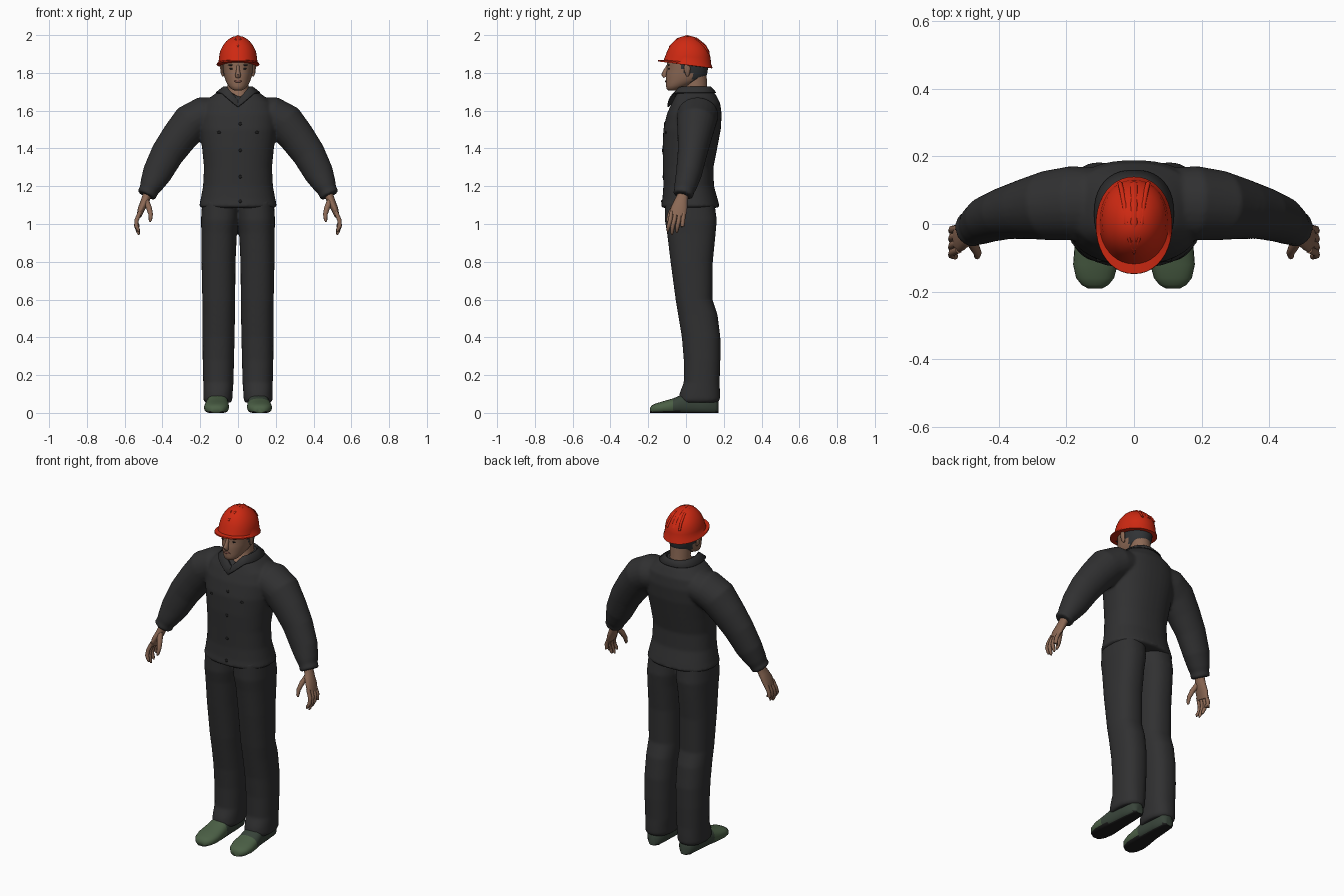
import bpy, bmesh, math
from mathutils import Vector
from mathutils.bvhtree import BVHTree


def material(name, r, g, b):
    m = bpy.data.materials.new(name)
    m.diffuse_color = (r, g, b, 1)
    return m


CLOTH = material("dark cloth", 0.03, 0.03, 0.031)
SKIN = material("skin", 0.26, 0.14, 0.09)
RED = material("helmet red", 0.62, 0.022, 0.006)
HAIR = material("dark hair", 0.03, 0.033, 0.036)
GREEN = material("toe green", 0.07, 0.115, 0.06)
DGREEN = material("shoe dark green", 0.04, 0.058, 0.042)
BLACK = material("button black", 0.012, 0.012, 0.012)
LIP = material("lip brown", 0.2, 0.08, 0.06)


def bridge(bm, rings, caps=True):
    """Join closed rings of points into a tube."""
    vs = [[bm.verts.new(p) for p in r] for r in rings]
    n = len(vs[0])
    for a, b in zip(vs, vs[1:]):
        for i in range(n):
            bm.faces.new((a[i], a[(i + 1) % n], b[(i + 1) % n], b[i]))
    if caps:
        bm.faces.new(vs[0])
        bm.faces.new(vs[-1])


def oval(n, e):
    out = []
    for i in range(n):
        t = 2 * math.pi * i / n
        c, s = math.cos(t), math.sin(t)
        out.append((math.copysign(abs(c) ** (2 / e), c), math.copysign(abs(s) ** (2 / e), s)))
    return out


def loft(bm, rows, n=32, e=2.3, side=1, dz=lambda c, s: 0, caps=True):
    """Level rings: (z, centre x, half width, front y, back y, amount of dz)."""
    rings = []
    for z, cx, rx, yf, yb, *k in rows:
        k = k[0] if k else 0
        rings.append([(side * (cx + rx * c), (yf + yb) / 2 + (yb - yf) / 2 * s, z + k * dz(c, s))
                      for c, s in oval(n, e)])
    bridge(bm, rings, caps)


def sweep(bm, pts, n=12, e=2, side=1, ref=(0, 1, 0)):
    """Rings across a path: (x, y, z, half size, half size along ref)."""
    rings, P = [], [Vector(p[:3]) for p in pts]
    for i, p in enumerate(pts):
        t = (P[min(i + 1, len(P) - 1)] - P[max(i - 1, 0)]).normalized()
        v = Vector(ref)
        v = (v - t * v.dot(t)).normalized()
        u = t.cross(v)
        ring = [P[i] + u * p[3] * c + v * p[4] * s for c, s in oval(n, e)]
        rings.append([(side * q.x, q.y, q.z) for q in ring])
    bridge(bm, rings)


def finish(name, bm, mats, rule=None, voxel=0, thick=0):
    bmesh.ops.recalc_face_normals(bm, faces=bm.faces)
    me = bpy.data.meshes.new(name)
    bm.to_mesh(me)
    bm.free()
    ob = bpy.data.objects.new(name, me)
    bpy.context.collection.objects.link(ob)
    if voxel:  # fuse overlapping tubes into one smooth skin
        r = ob.modifiers.new("fuse", 'REMESH')
        r.mode, r.voxel_size = 'VOXEL', voxel
        s = ob.modifiers.new("relax", 'SMOOTH')
        s.factor, s.iterations = 0.5, 5
        dg = bpy.context.evaluated_depsgraph_get()
        ob.data = bpy.data.meshes.new_from_object(ob.evaluated_get(dg))
        ob.modifiers.clear()
    if thick:
        ob.modifiers.new("thickness", 'SOLIDIFY').thickness = thick
    ob.data.materials.clear()
    for m in mats:
        ob.data.materials.append(m)
    for p in ob.data.polygons:
        p.material_index = rule(p.center) if rule else 0
    return ob


def dots(name, target, spots, mat):
    """Flattened beads on the front of target: (x, z, rx, ry, rz)."""
    tree = BVHTree.FromPolygons([v.co for v in target.data.vertices],
                                [p.vertices[:] for p in target.data.polygons])
    bm = bmesh.new()
    for x, z, rx, ry, rz in spots:
        hit = tree.ray_cast(Vector((x, -1, z)), Vector((0, 1, 0)))[0]
        if hit is None:
            continue
        new = bmesh.ops.create_uvsphere(bm, u_segments=10, v_segments=6, radius=1)["verts"]
        for v in new:
            v.co = hit + Vector((v.co.x * rx, v.co.y * ry, v.co.z * rz))
    return finish(name, bm, [mat])


# Trousers
bm = bmesh.new()
for s in (1, -1):
    loft(bm, [(.055, .107, .068, -.03, .168), (.07, .107, .077, -.04, .18), (.11, .106, .078, -.032, .18),
              (.16, .104, .08, -.012, .178), (.28, .104, .083, -.012, .182), (.4, .103, .085, -.022, .182),
              (.52, .102, .086, -.042, .167), (.6, .102, .087, -.055, .14), (.8, .103, .09, -.082, .142),
              (.95, .1, .094, -.1, .157), (1.02, .096, .1, -.112, .163), (1.12, .09, .1, -.11, .15)], side=s)
finish("trousers", bm, [CLOTH], voxel=.008)


# Jacket: torso with a V neck, fused with both sleeves
def vee(c, s):
    return -max(0, 1 - 1.3 * abs(c)) if s < 0 else 0


bm = bmesh.new()
loft(bm, [(1.085, 0, .19, -.12, .165), (1.095, 0, .206, -.132, .177), (1.13, 0, .198, -.125, .168),
          (1.2, 0, .185, -.12, .148), (1.3, 0, .18, -.122, .145), (1.4, 0, .19, -.124, .165),
          (1.5, 0, .205, -.12, .184), (1.58, 0, .21, -.102, .189), (1.64, 0, .185, -.082, .181, .015),
          (1.685, 0, .128, -.07, .158, .045), (1.715, 0, .082, -.055, .133, .065)], n=40, dz=vee)
for s in (1, -1):
    sweep(bm, [(.1, .065, 1.585, .085, .1), (.18, .062, 1.575, .1, .11), (.25, .055, 1.535, .104, .104),
               (.315, .045, 1.455, .095, .09), (.375, .033, 1.37, .088, .078), (.43, .015, 1.265, .078, .069),
               (.462, -.003, 1.2, .06, .06), (.474, -.01, 1.175, .05, .053), (.482, -.014, 1.158, .053, .055),
               (.486, -.016, 1.15, .047, .05)], n=24, side=s)
jacket = finish("jacket", bm, [CLOTH], voxel=.008)

# Fold-down collar
bm = bmesh.new()
loft(bm, [(1.712, 0, .07, -.045, .122, .06), (1.727, 0, .079, -.062, .133, .07),
          (1.697, 0, .118, -.098, .16, .075)], n=40, dz=vee, caps=False)
finish("collar", bm, [CLOTH], thick=.006)

# Buttons and placket edge
dots("jacket_buttons", jacket, [(.012, z, .009, .005, .009) for z in (1.53, 1.39, 1.25, 1.12)]
     + [(x, 1.485, .012, .005, .007) for x in (-.1, .1)], BLACK)

# Hands with four fingers and a thumb
for s, word in ((1, "left"), (-1, "right")):
    bm = bmesh.new()
    sweep(bm, [(.472, -.012, 1.2, .024, .03), (.482, -.018, 1.15, .023, .029), (.495, -.028, 1.115, .022, .037),
               (.512, -.037, 1.08, .019, .044), (.524, -.044, 1.042, .013, .042)], n=16, side=s)
    for y, tip, lean in ((-.076, .958, .02), (-.054, .943, .02), (-.032, .953, .016), (-.012, .983, .01)):
        sweep(bm, [(.518, y, 1.065, .011, .011), (.537, y - lean * .4, 1.02, .0115, .0115),
                   (.539, y - lean * .8, .99, .011, .011), (.528, y - lean, tip + .012, .009, .009),
                   (.524, y - lean, tip, .004, .004)], n=8, side=s)
    sweep(bm, [(.49, -.035, 1.13, .016, .018), (.471, -.068, 1.085, .015, .015), (.462, -.086, 1.05, .012, .012),
               (.464, -.096, 1.022, .009, .009), (.466, -.098, 1.012, .004, .004)], n=8, side=s)
    finish(word + "_hand", bm, [SKIN])

# Shoes: D-shaped sections from heel to toe
for s, word in ((1, "left"), (-1, "right")):
    bm = bmesh.new()
    rings = []
    for y, cx, hw, h in ((.172, .105, .022, .06), (.155, .105, .042, .085), (.08, .106, .05, .1),
                         (0, .108, .056, .105), (-.03, .11, .06, .093), (-.07, .112, .064, .076),
                         (-.12, .114, .066, .062), (-.16, .115, .056, .05), (-.18, .115, .04, .04),
                         (-.19, .115, .022, .028)):
        rings.append([(s * (cx + hw * c), y, max(0, h * .45 + h * .55 * d)) for c, d in oval(24, 2.4)])
    bridge(bm, rings)
    finish(word + "_shoe", bm, [GREEN, DGREEN, BLACK],
           lambda p: 2 if p.z < .008 else (0 if p.y < -.05 else 1))

# Neck and chest opening
bm = bmesh.new()
loft(bm, [(1.6, 0, .09, -.06, .13), (1.66, 0, .072, -.052, .12), (1.69, 0, .06, -.022, .117),
          (1.72, 0, .056, -.004, .113), (1.8, 0, .058, -.01, .108)], e=2)
finish("neck", bm, [SKIN])

# Head, with hair on the back
bm = bmesh.new()
loft(bm, [(1.708, 0, .022, -.095, -.05), (1.716, 0, .038, -.103, -.02), (1.732, 0, .051, -.106, .02),
          (1.75, 0, .062, -.106, .065), (1.765, 0, .068, -.106, .095), (1.782, 0, .073, -.106, .108),
          (1.8, 0, .076, -.104, .113), (1.82, 0, .079, -.1, .116), (1.84, 0, .081, -.101, .117),
          (1.87, 0, .082, -.101, .117), (1.91, 0, .07, -.085, .1)], n=40, e=2.1)
head = finish("head", bm, [SKIN, HAIR],
              lambda p: 1 if p.z > 1.74 and p.y > .035 or p.z > 1.8 and p.y > -.02 else 0)

# Face
bm = bmesh.new()
sweep(bm, [(0, -.094, 1.838, .009, .008), (0, -.108, 1.81, .012, .01), (0, -.116, 1.79, .015, .016),
           (0, -.11, 1.778, .01, .014)], n=10, ref=(1, 0, 0))
finish("nose", bm, [SKIN])
dots("eyes", head, [(x, 1.822, .013, .003, .0045) for x in (-.034, .034)], BLACK)
dots("eyebrows", head, [(x, 1.841, .019, .004, .004) for x in (-.036, .036)], HAIR)
dots("mouth", head, [(0, 1.755, .024, .005, .006)], LIP)
bm = bmesh.new()
for s in (1, -1):
    sweep(bm, [(.078, .008, 1.782, .006, .005), (.083, .008, 1.795, .012, .008), (.087, .006, 1.825, .018, .008),
               (.087, .004, 1.842, .012, .007)], n=10, side=s, ref=(1, 0, 0))
finish("ears", bm, [SKIN])

# Hard hat: brim and dome, tilted up at the front
bm = bmesh.new()
loft(bm, [(1.842, 0, .108, -.142, .136, .018), (1.843, 0, .113, -.148, .14, .018), (1.85, 0, .112, -.147, .139, .018),
          (1.857, 0, .103, -.118, .133, .012), (1.885, 0, .1, -.109, .13, .006), (1.915, 0, .095, -.1, .122),
          (1.945, 0, .08, -.084, .102), (1.968, 0, .062, -.064, .078), (1.984, 0, .042, -.042, .052),
          (1.993, 0, .02, -.02, .025), (1.995, 0, .004, -.004, .005)], n=40, e=2.1, dz=lambda c, s: -s)
finish("helmet", bm, [RED])

# Ridges over the crown
bm = bmesh.new()
for x, w, h in ((0, .011, 0), (.028, .007, -.006), (-.028, .007, -.006)):
    sweep(bm, [(x * 1.5, .122, 1.91 + h, .004, w), (x * 1.3, .1, 1.945 + h, .006, w), (x, .055, 1.979 + h, .008, w),
               (x * .8, .005, 1.992 + h, .008, w), (x * .5, -.045, 1.978, .006, w * .7), (0, -.088, 1.938, .003, w * .3)],
          n=10, ref=(1, 0, 0))
finish("helmet_ridges", bm, [RED])

# Smooth shading with crisp edges
for ob in bpy.context.scene.objects:
    ob.select_set(True)
    bpy.context.view_layer.objects.active = ob
bpy.ops.object.shade_smooth_by_angle(angle=math.radians(50))
